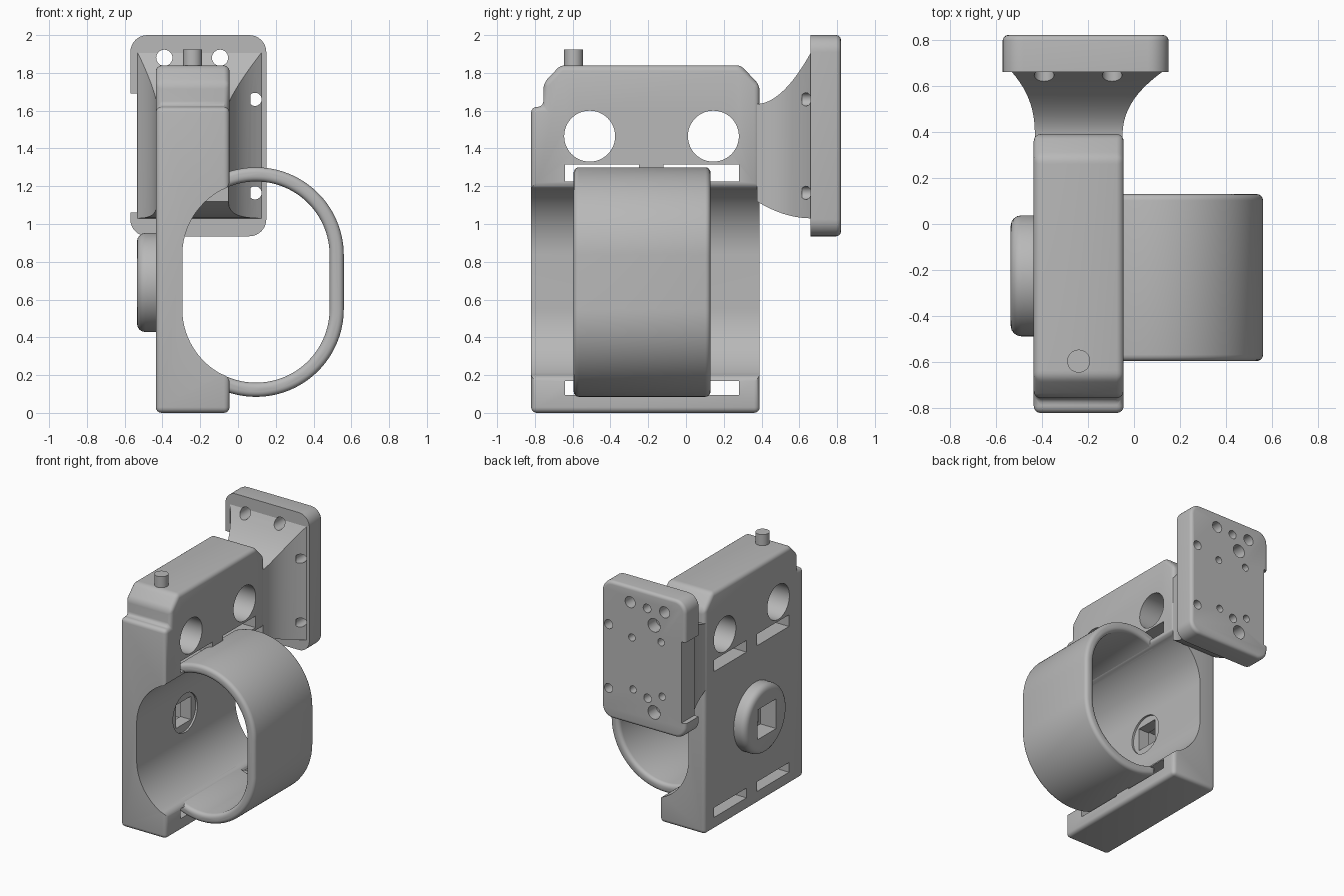
import bpy, bmesh
from math import sin, cos, pi, radians, sqrt

if "Cube" in bpy.data.objects:
    bpy.data.objects.remove(bpy.data.objects["Cube"], do_unlink=True)

grey = bpy.data.materials.new("plain_grey")
grey.use_nodes = True
grey.diffuse_color = (0.48, 0.48, 0.48, 1)
grey.node_tree.nodes["Principled BSDF"].inputs["Base Color"].default_value = grey.diffuse_color


def finish(name, bm):
    bmesh.ops.recalc_face_normals(bm, faces=bm.faces)
    mesh = bpy.data.meshes.new(name)
    bm.to_mesh(mesh)
    bm.free()
    mesh.materials.append(grey)
    ob = bpy.data.objects.new(name, mesh)
    bpy.context.collection.objects.link(ob)
    return ob


def prism(name, pts, axis, a, b, bevel=0.0, edges="all"):
    """Extrude a 2D outline along an axis from a to b, optionally rounding edges."""
    place = {"x": lambda p, t: (t, p[0], p[1]),
             "y": lambda p, t: (p[0], t, p[1]),
             "z": lambda p, t: (p[0], p[1], t)}[axis]
    k = "xyz".index(axis)
    bm = bmesh.new()
    lo, hi = [[bm.verts.new(place(p, t)) for p in pts] for t in (a, b)]
    bm.faces.new(lo)
    bm.faces.new(hi)
    for i in range(len(pts)):
        j = (i + 1) % len(pts)
        bm.faces.new((lo[i], lo[j], hi[j], hi[i]))
    bmesh.ops.recalc_face_normals(bm, faces=bm.faces)
    if bevel:
        def wanted(e):
            u, v = (w.co[k] for w in e.verts)
            flat = abs(u - v) < 1e-5
            return (edges == "all" or (edges == "ends" and flat)
                    or (edges == "a" and flat and abs(u - a) < 1e-5)
                    or (edges == "b" and flat and abs(u - b) < 1e-5))
        bmesh.ops.bevel(bm, geom=[e for e in bm.edges if wanted(e)], offset=bevel,
                        segments=4, profile=0.5, affect="EDGES")
    return finish(name, bm)


def arc(cx, cy, r, start, end, n=24):
    angles = [radians(start + (end - start) * i / n) for i in range(n + 1)]
    return [(cx + r * cos(t), cy + r * sin(t)) for t in angles]


def circle(cx, cy, r, n=32):
    return arc(cx, cy, r, 0, 360, n)[:-1]


def rect(x0, y0, x1, y1):
    return [(x0, y0), (x1, y0), (x1, y1), (x0, y1)]


def cut(ob, *cutter):
    tool = prism("cutter", *cutter)
    mod = ob.modifiers.new("cut", "BOOLEAN")
    mod.object, mod.operation, mod.solver = tool, "DIFFERENCE", "EXACT"
    bpy.ops.object.select_all(action="DESELECT")
    bpy.context.view_layer.objects.active = ob
    ob.select_set(True)
    bpy.ops.object.modifier_apply(modifier="cut")
    bpy.data.objects.remove(tool, do_unlink=True)


# Shared dimensions of the oblong loop
CX, LOW, HIGH, R_IN, R_OUT = 0.095, 0.55, 0.835, 0.39, 0.465
BOSS_Y, BOSS_Z = -0.225, 0.69

# Main body: chamfered block with a step at the front
body = prism("body", [(-0.82, 0), (0.39, 0), (0.39, 1.735), (0.29, 1.84), (-0.665, 1.84),
                      (-0.755, 1.745), (-0.755, 1.62), (-0.82, 1.62)],
             "x", -0.435, -0.045, 0.03)

# Trough with rounded lips
lip = [(0.05, 1.217), (-0.045, 1.217), (-0.055, 1.197), (-0.07, 1.186)]
mirror_lip = [(x, LOW + HIGH - z) for x, z in reversed(lip)]
cut(body, lip + arc(CX, HIGH, R_IN, 118, 180) + arc(CX, LOW, R_IN, 180, 242) + mirror_lip,
    "y", -1, 0.6)

# Cross holes, strap slots and drive socket
for y in (-0.51, 0.145):
    cut(body, circle(y, 1.465, 0.135, 48), "x", -0.6, 0.1)
for y0, y1 in ((-0.64, -0.25), (-0.12, 0.28)):
    for z0, z1 in ((0.095, 0.17), (1.225, 1.315)):
        cut(body, rect(y0, z0, y1, z1), "x", -0.6, 0.1)
cut(body, circle(BOSS_Y, BOSS_Z, 0.15, 40), "x", -0.31, -0.2)


def square(h):
    return rect(BOSS_Y - h, BOSS_Z - h, BOSS_Y + h, BOSS_Z + h)


cut(body, square(0.09), "x", -0.6, -0.2)
cut(body, square(0.115), "x", -0.6, -0.4)

# Round boss on the right side
boss = prism("boss", circle(BOSS_Y, BOSS_Z, 0.262, 64), "x", -0.535, -0.43, 0.045, "a")
cut(boss, square(0.115), "x", -0.6, -0.4)

# Strap loop, its ends buried in the body
ring = prism("strap_loop",
             arc(CX, HIGH, R_OUT, 114, 0, 40) + arc(CX, LOW, R_OUT, 0, -114, 40)
             + arc(CX, LOW, R_IN, -119, 0, 40) + arc(CX, HIGH, R_IN, 0, 119, 40),
             "y", -0.595, 0.13, 0.028, "ends")

# Pin on the top
pin = prism("top_pin", circle(-0.24, -0.595, 0.05), "z", 1.8, 1.925)

# Mounting plate with rounded corners
X0, X1, Z0, Z1, R = -0.57, 0.15, 0.935, 2.0, 0.09
corners = (arc(X1 - R, Z1 - R, R, 0, 90, 8) + arc(X0 + R, Z1 - R, R, 90, 180, 8)
           + arc(X0 + R, Z0 + R, R, 180, 270, 8) + arc(X1 - R, Z0 + R, R, 270, 360, 8))
plate = prism("mounting_plate", corners, "y", 0.66, 0.82, 0.025, "b")
cut(plate, rect(-0.7, 1.06, -0.535, 1.69), "y", 0.5, 1)

# Flared neck between body and plate
bm = bmesh.new()
loops = []
for i in range(13):
    t = i / 12
    y = 0.375 + 0.29 * t
    left, right = -0.43 - 0.105 * t ** 2.5, -0.05 + 0.18 * t ** 2.3
    bottom, top = 1.12 - 0.09 * (1 - (1 - t) ** 2), 1.635 + 0.28 * t ** 1.9
    loops.append([bm.verts.new((x, y, z)) for x, z in rect(left, bottom, right, top)])
bm.faces.new(loops[0])
bm.faces.new(loops[-1])
for a, b in zip(loops, loops[1:]):
    for i in range(4):
        j = (i + 1) % 4
        bm.faces.new((a[i], a[j], b[j], b[i]))
neck = finish("flared_neck", bm)

# Through holes for screws
for x, z, r in ((-0.39, 1.88, 0.043), (-0.095, 1.88, 0.043), (0.09, 1.66, 0.035), (0.09, 1.165, 0.035)):
    cut(plate, circle(x, z, r, 24), "y", 0.5, 1)
    cut(neck, circle(x, z, r, 24), "y", 0.615, 1)

# Blind holes in the back of the plate
for x, z, r in ((-0.24, 1.87, 0.033), (-0.30, 1.755, 0.052), (-0.11, 1.61, 0.028), (-0.36, 1.64, 0.028),
                (-0.12, 1.21, 0.028), (-0.245, 1.175, 0.033), (-0.37, 1.22, 0.028), (-0.30, 1.08, 0.052)):
    cut(plate, circle(x, z, r, 24), "y", 0.72, 1)

# Smooth shading with sharp edges kept
for ob in (body, boss, ring, pin, plate, neck):
    bpy.ops.object.select_all(action="DESELECT")
    bpy.context.view_layer.objects.active = ob
    ob.select_set(True)
    bpy.ops.object.shade_smooth_by_angle(angle=radians(30))
